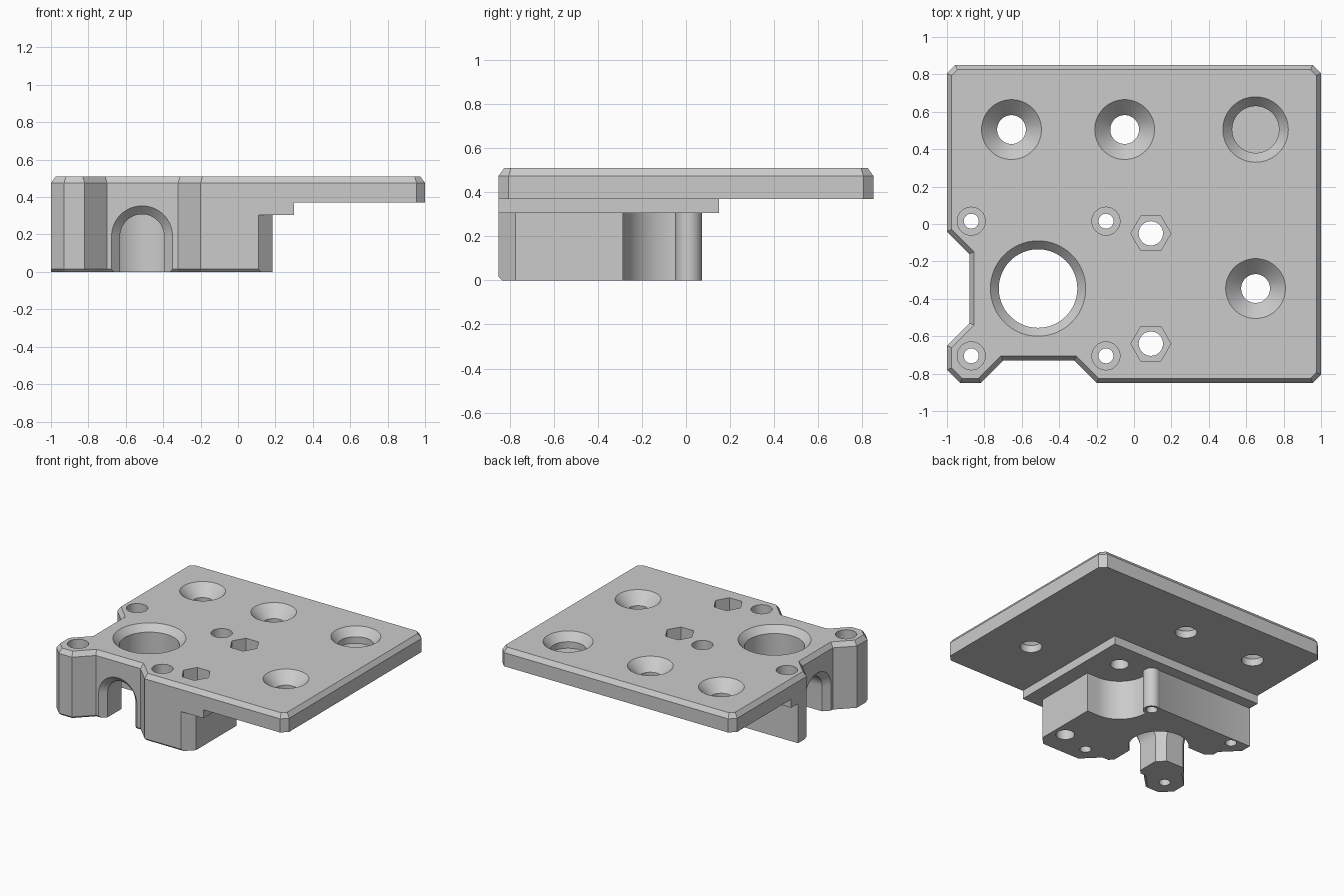
import bpy, bmesh
from math import cos, sin, pi, radians

if "Cube" in bpy.data.objects:
    bpy.data.objects.remove(bpy.data.objects["Cube"])

grey = bpy.data.materials.new("plain_grey")
grey.use_nodes = True
GREY = (0.6, 0.6, 0.6, 1)
grey.diffuse_color = GREY
grey.node_tree.nodes["Principled BSDF"].inputs["Base Color"].default_value = GREY


def loft(name, rings):
    """Closed solid skinned through rings of equal point count."""
    bm = bmesh.new()
    loops = [[bm.verts.new(p) for p in ring] for ring in rings]
    n = len(loops[0])
    for a, b in zip(loops, loops[1:]):
        for i in range(n):
            j = (i + 1) % n
            bm.faces.new((a[i], a[j], b[j], b[i]))
    bm.faces.new(loops[0][::-1])
    bm.faces.new(loops[-1])
    bmesh.ops.recalc_face_normals(bm, faces=bm.faces)
    mesh = bpy.data.meshes.new(name)
    bm.to_mesh(mesh)
    bm.free()
    mesh.materials.append(grey)
    ob = bpy.data.objects.new(name, mesh)
    bpy.context.collection.objects.link(ob)
    return ob


def prism(name, points, z0, z1):
    return loft(name, [[(x, y, z) for x, y in points] for z in (z0, z1)])


def box(x0, x1, y0, y1, z0, z1):
    return prism("cutter", [(x0, y0), (x1, y0), (x1, y1), (x0, y1)], z0, z1)


def turned(name, x, y, steps, sides=64):
    """Vertical round (or polygonal) solid from (radius, z) steps."""
    return loft(name, [[(x + r * cos(2 * pi * i / sides), y + r * sin(2 * pi * i / sides), z)
                        for i in range(sides)] for r, z in steps])


def inset(points, amount):
    """Mitred inset; amount(nx, ny) gives the offset of each edge."""
    n, lines, out = len(points), [], []
    for i in range(n):
        (x0, y0), (x1, y1) = points[i], points[(i + 1) % n]
        length = ((x1 - x0) ** 2 + (y1 - y0) ** 2) ** 0.5
        nx, ny = (y1 - y0) / length, (x0 - x1) / length
        lines.append((nx, ny, amount(nx, ny)))
    for i, (x, y) in enumerate(points):
        (ax, ay, d), (bx, by, e) = lines[i - 1], lines[i]
        det = ax * by - ay * bx
        out.append((x + (e * ay - d * by) / det, y + (d * bx - e * ax) / det))
    return out


# Body: notched outline with bevelled top rim and front bottom edge
outline = [(-.93, -.85), (-.82, -.85), (-.70, -.73), (-.32, -.73), (-.20, -.85),
           (.955, -.85), (1, -.805), (1, .805), (.955, .85), (-.955, .85),
           (-1, .805), (-1, -.04), (-.88, -.16), (-.88, -.53), (-1, -.65), (-1, -.78)]
foot = inset(outline, lambda nx, ny: .015 if ny < -.1 else 0)
rim = inset(outline, lambda nx, ny: .025)
TOP = .51
body = loft("mounting_plate", [[(x, y, z) for x, y in ring] for ring, z in
            ((foot, 0), (outline, .015), (outline, TOP - .035), (rim, TOP))])
bpy.context.view_layer.objects.active = body


def combine(tool, mode="DIFFERENCE"):
    mod = body.modifiers.new("cut", "BOOLEAN")
    mod.operation, mod.object, mod.solver = mode, tool, "EXACT"
    bpy.ops.object.modifier_apply(modifier=mod.name)
    bpy.data.objects.remove(tool)


# Stepped underside: plate, then ledge, then block
for x, y, z in ((.30, .15, .37), (.185, .065, .305)):
    combine(box(x, 2, -2, 2, -1, z))
    combine(box(-2, 2, y, 2, -1, z))
combine(prism("corner_cutter", [(.11, -.85), (.06, -.95), (.4, -.95), (.4, -.56)], -1, .305))

# Rounded pocket at the rear corner of the block
NUT_X, NUT_Y, R = .09, -.05, .235
arc = [(NUT_X - R * cos(a * pi / 32), NUT_Y - R * sin(a * pi / 32)) for a in range(17)]
combine(prism("pocket_cutter", arc + [(.4, NUT_Y - R), (.4, .3), (NUT_X - R, .3)], -1, .305))

# Screw column left standing in the pocket
combine(turned("screw_column", -.15, .012, [(.06, 0), (.06, .34)], 32), "UNION")

# Large bore with bevelled rim
BX, BY = -.513, -.345
combine(turned("bore_cutter", BX, BY, [(.21, -1), (.21, TOP - .05), (.255, TOP), (.255, 1)]))


# Arched channels from the front and side into the bore
def arch(r):
    curve = [(r * cos(i * pi / 32), .19 + r * sin(i * pi / 32)) for i in range(33)]
    return [(r, -.2)] + curve + [(-r, -.2)]


steps = ((1.1, .163), (0, .163), (-.045, .118), (-.37, .118))
combine(loft("front_arch_cutter", [[(BX + u, -.73 - d, z) for u, z in arch(r)] for d, r in steps]))
combine(loft("side_arch_cutter", [[(-.88 - d, BY + u, z) for u, z in arch(r)] for d, r in steps]))

# Corner screw holes with counterbores
for x in (-.87, -.15):
    for y in (.015, -.705):
        combine(turned("screw_cutter", x, y, [(.04, -1), (.04, .36), (.075, .36), (.075, 1)], 32))

# Hexagonal nut traps
for y in (NUT_Y, -.64):
    combine(turned("nut_cutter", NUT_X, y, [(.107, .39), (.107, 1)], 6))
    combine(turned("nut_hole_cutter", NUT_X, y, [(.065, -1), (.065, .45)], 32))

# Countersunk holes and one blind dished recess
for x, y in ((-.655, .505), (-.05, .505), (.65, -.345)):
    combine(turned("sink_cutter", x, y, [(.077, -1), (.077, .425), (.16, TOP), (.16, 1)]))
combine(turned("recess_cutter", .65, .505, [(.125, .4), (.125, .45), (.175, TOP), (.175, 1)]))

# Smooth round walls, sharp edges
bpy.ops.object.select_all(action="DESELECT")
body.select_set(True)
bpy.ops.object.shade_smooth_by_angle(angle=radians(30))
